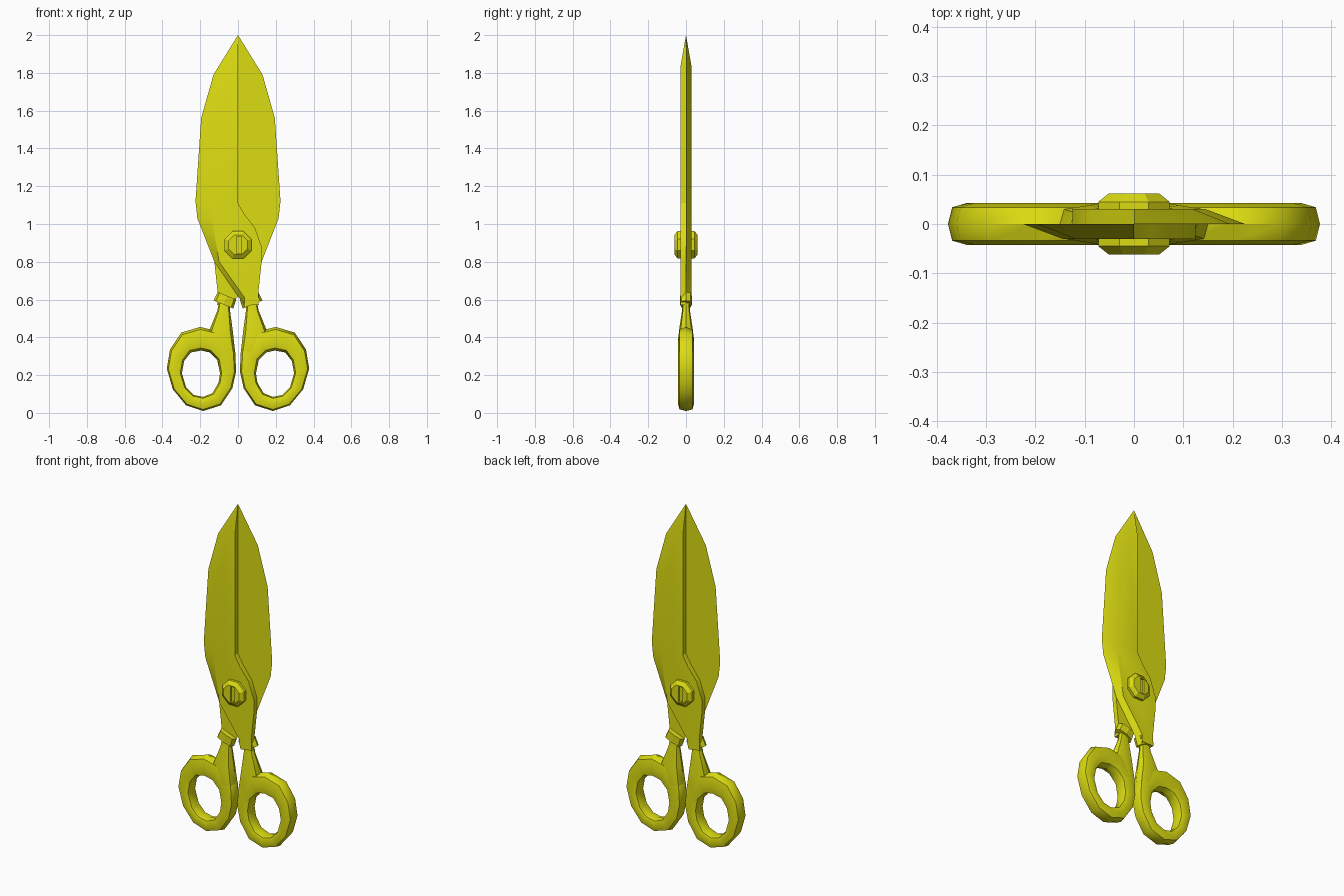
import bpy, bmesh, math
from mathutils import Matrix

cube = bpy.data.objects.get("Cube")
if cube:
    bpy.data.objects.remove(cube, do_unlink=True)

COLOUR = (0.72, 0.72, 0.006, 1)
yellow = bpy.data.materials.new("yellow")
yellow.use_nodes = True
yellow.diffuse_color = COLOUR
yellow.node_tree.nodes["Principled BSDF"].inputs["Base Color"].default_value = COLOUR


def select_only(ob):
    bpy.ops.object.select_all(action='DESELECT')
    ob.select_set(True)
    bpy.context.view_layer.objects.active = ob


def loft(name, loops, ring=False, smooth=40):
    """Skin equal-length point loops; cap the ends unless they close into a ring."""
    bm = bmesh.new()
    rows = [[bm.verts.new(p) for p in loop] for loop in loops]
    n = len(rows[0])
    pairs = list(zip(rows, rows[1:])) + ([(rows[-1], rows[0])] if ring else [])
    for a, b in pairs:
        for i in range(n):
            j = (i + 1) % n
            bm.faces.new((a[i], a[j], b[j], b[i]))
    if not ring:
        bm.faces.new(rows[0][::-1])
        bm.faces.new(rows[-1])
    bmesh.ops.recalc_face_normals(bm, faces=bm.faces)
    mesh = bpy.data.meshes.new(name)
    bm.to_mesh(mesh)
    bm.free()
    mesh.materials.append(yellow)
    ob = bpy.data.objects.new(name, mesh)
    bpy.context.collection.objects.link(ob)
    if smooth:
        select_only(ob)
        bpy.ops.object.shade_smooth_by_angle(angle=math.radians(smooth))
    return ob


def turned_copy(ob, name):
    """The other half of the shears is the same part turned half round."""
    twin = ob.copy()
    twin.data = ob.data.copy()
    twin.name = name
    bpy.context.collection.objects.link(twin)
    twin.matrix_world = Matrix.Rotation(math.pi, 4, 'Z') @ ob.matrix_world


# Rounded eight-sided section: (across, depth) from -1 to 1
def soft(v):
    return math.copysign(abs(v) ** 0.7, v) if abs(v) > 1e-6 else 0.0


SECTION = [(soft(math.cos(k * math.pi / 4)), soft(math.sin(k * math.pi / 4)))
           for k in range(8)]

# Blade with tang: flat mating side, bevelled outer edge
edge = [(0, 2), (-.13, 1.79), (-.195, 1.56), (-.225, 1.12), (-.215, 1.03),
        (-.125, .8), (.005, .61), (.035, .57), (.11, .57), (.108, .64),
        (.125, .8), (.125, .88), (.09, .98), (.035, 1.05), (0, 1.11)]
ridge = [(0, 1.83), (-.06, 1.71), (-.12, 1.53), (-.145, 1.12), (-.14, 1.04),
         (-.1, .8), (.035, .61)] + edge[7:]
blade = loft("front_blade", [[(x, 0, z) for x, z in edge],
                             [(x, -.03, z) for x, z in ridge]], smooth=30)
turned_copy(blade, "back_blade")

# Collar: chamfered band, tilted around the tang
collar = loft("left_collar", [[(u * w, v * .031, z) for u, v in SECTION]
                              for z, w in ((-.025, .056), (.025, .053))], smooth=0)
collar.matrix_world = (Matrix.Translation((.068, 0, .597))
                       @ Matrix.Rotation(math.radians(-22), 4, 'Y'))
turned_copy(collar, "right_collar")

# Finger loop: section swept between an inner and an outer outline
outer = [(.2, .455), (.3, .425), (.36, .335), (.377, .235), (.345, .125), (.275, .04),
         (.185, .01), (.09, .04), (.03, .13), (.01, .22), (.015, .33), (.1, .43)]
inner = [(.195, .33), (.25, .32), (.285, .275), (.297, .21), (.275, .135), (.235, .095),
         (.185, .085), (.135, .105), (.103, .16), (.095, .21), (.11, .28), (.15, .32)]
sweep = []
for (ox, oz), (ix, iz) in zip(outer, inner):
    sweep.append([((ox + ix) / 2 + u * (ox - ix) / 2, v * .043,
                   (oz + iz) / 2 + u * (oz - iz) / 2) for u, v in SECTION])
turned_copy(loft("left_finger_loop", sweep, ring=True), "right_finger_loop")

# Handle shank: flares from the collar into the finger loop
stations = [(.59, .045, .1, .018), (.54, .042, .11, .021),
            (.43, .027, .155, .038), (.33, .016, .12, .042), (.22, .011, .09, .036)]
shank = [[((a + b) / 2 + u * (b - a) / 2, v * d, z) for u, v in SECTION]
         for z, a, b, d in stations]
turned_copy(loft("left_shank", shank), "right_shank")

# Pivot screw: eight-sided chamfered head with a slot, one on each side
octagon = [(math.cos((k + .5) * math.pi / 4), math.sin((k + .5) * math.pi / 4))
           for k in range(8)]
screw = loft("front_screw", [[(c * r, y, .89 + s * r) for c, s in octagon]
                             for y, r in ((-.01, .078), (-.045, .078), (-.062, .055))],
             smooth=0)
box = [(-1, -1), (1, -1), (1, 1), (-1, 1)]
cutter = loft("slot_cutter", [[(.006 + a * .013, y, .89 + b * .045) for a, b in box]
                              for y in (-.05, -.08)], smooth=0)
cutter.hide_render = True
cut = screw.modifiers.new("slot", 'BOOLEAN')
cut.operation = 'DIFFERENCE'
cut.solver = 'EXACT'
cut.object = cutter
select_only(screw)
bpy.ops.object.modifier_apply(modifier=cut.name)
bpy.data.objects.remove(cutter, do_unlink=True)
turned_copy(screw, "back_screw")
